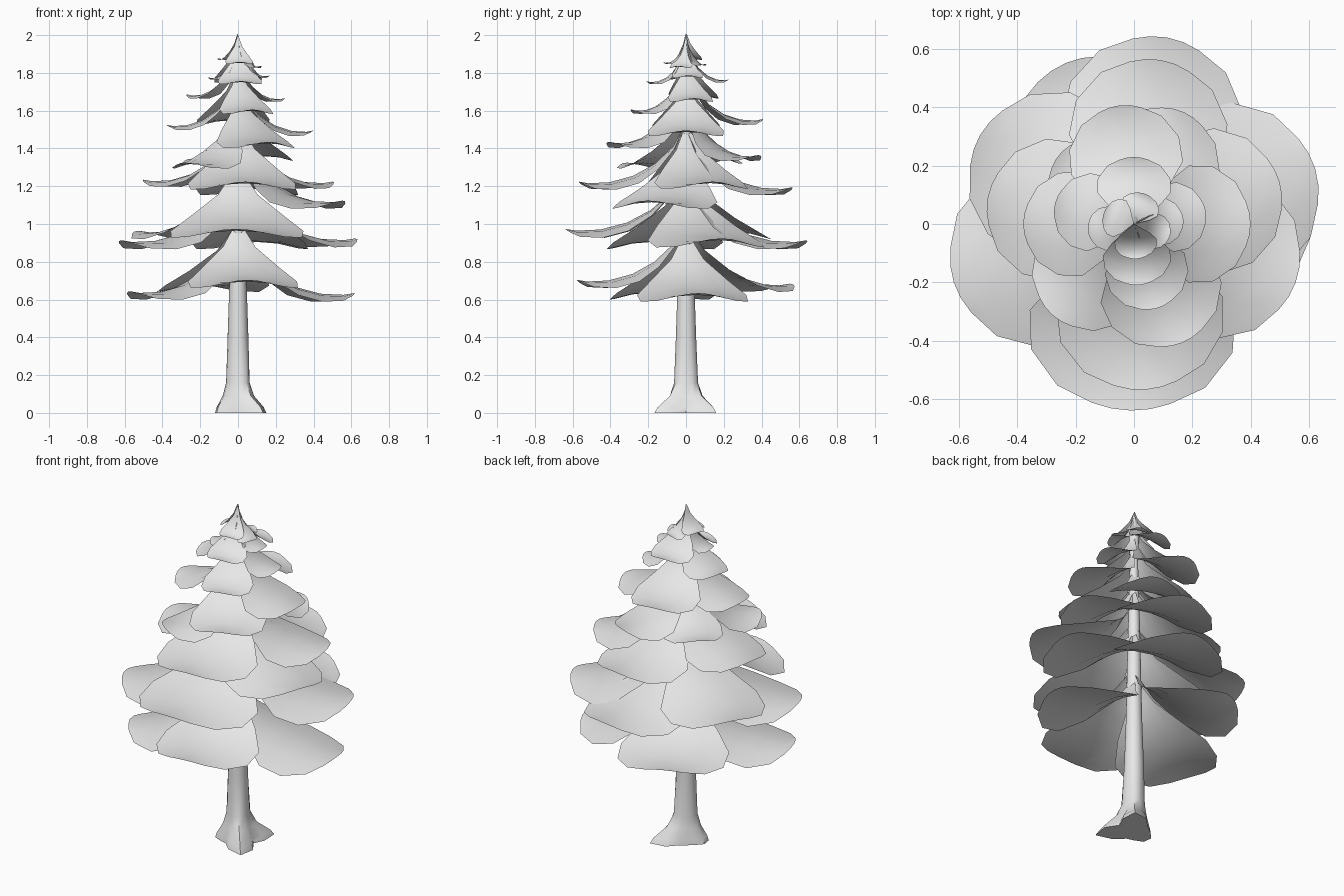
import bpy
import bmesh
from math import radians, cos, sin, pi, sqrt
from mathutils import Matrix, Vector

default_cube = bpy.data.objects.get("Cube")
if default_cube:
    bpy.data.objects.remove(default_cube, do_unlink=True)

# One plain material for the whole tree
grey = bpy.data.materials.new("pale_grey")
grey.use_nodes = True
colour = (0.8, 0.8, 0.8, 1)
grey.diffuse_color = colour
grey.node_tree.nodes["Principled BSDF"].inputs["Base Color"].default_value = colour


def finish(bm, name, angle):
    """Turn a bmesh into a smooth-shaded object."""
    mesh = bpy.data.meshes.new(name)
    bm.to_mesh(mesh)
    bm.free()
    mesh.materials.append(grey)
    obj = bpy.data.objects.new(name, mesh)
    bpy.context.collection.objects.link(obj)
    bpy.ops.object.select_all(action="DESELECT")
    obj.select_set(True)
    bpy.context.view_layer.objects.active = obj
    bpy.ops.object.shade_smooth_by_angle(angle=radians(angle))
    return obj


def skin(bm, rows, closed=False):
    """Bridge equal rows of vertices with quads."""
    for low, high in zip(rows, rows[1:]):
        count = len(low)
        for i in range(count if closed else count - 1):
            j = (i + 1) % count
            bm.faces.new((low[i], low[j], high[j], high[i]))


# Branch pad: (distance along, share of drop, share of half width)
PAD = [(0.02, 1, 0.06), (0.12, 0.62, 0.3), (0.28, 0.31, 0.7),
       (0.47, 0.09, 1), (0.68, -0.03, 0.98), (0.87, -0.05, 0.72), (0.96, -0.02, 0.38)]


def add_pad(bm, azimuth, reach, tip_height, spread=0.47):
    drop = 0.38 * sqrt(reach)
    turn = Matrix.Rotation(radians(azimuth), 3, "Z")
    rows = []
    for along, share, width in PAD:
        row = []
        for s in (-1, -0.5, 0, 0.5, 1):
            # the sides sag below the middle where the pad is wide
            x = reach * along * (1 + 0.04 * (1 - s * s))
            z = tip_height + drop * share - 0.07 * reach * width * s * s
            row.append(bm.verts.new(turn @ Vector((x, s * width * spread * reach, z))))
        rows.append(row)
    # wind the faces so that they look upward
    skin(bm, [row[::-1] for row in rows][::-1])


# Whorls of pads: (azimuth, reach, tip height, optional spread)
WHORLS = {
    "lowest_branches": [(-85, 0.58, 0.71, 0.5), (6, 0.62, 0.64),
                        (113, 0.6, 0.69, 0.5), (200, 0.61, 0.65)],
    "low_branches": [(17, 0.65, 0.93), (80, 0.65, 0.92), (150, 0.61, 0.97),
                     (198, 0.65, 0.92), (-91, 0.64, 0.98, 0.55)],
    "lower_middle_branches": [(-20, 0.59, 1.13)],
    "middle_branches": [(16, 0.52, 1.23), (81, 0.57, 1.2), (170, 0.51, 1.24),
                        (-86, 0.57, 1.23, 0.5)],
    "upper_middle_branches": [(66, 0.42, 1.37), (135, 0.35, 1.35), (228, 0.42, 1.33),
                              (-68, 0.44, 1.44), (0, 0.4, 1.5, 0.5)],
    "upper_branches": [(180, 0.38, 1.53), (97, 0.41, 1.56), (-75, 0.3, 1.61)],
    "high_branches": [(10, 0.25, 1.67), (165, 0.28, 1.69), (90, 0.23, 1.77, 0.55),
                      (-85, 0.21, 1.76, 0.55)],
    "highest_branches": [(190, 0.16, 1.78), (5, 0.17, 1.79), (70, 0.11, 1.85, 0.6),
                         (-20, 0.13, 1.84), (-85, 0.12, 1.86, 0.6), (160, 0.11, 1.88, 0.6)],
}
for name, pads in WHORLS.items():
    bm = bmesh.new()
    for pad in pads:
        add_pad(bm, *pad)
    finish(bm, name, 60)

# Trunk with three flared roots and a pointed top: (height, radius, root strength)
TRUNK = [(0, 0.085, 1), (0.03, 0.082, 0.85), (0.09, 0.07, 0.3), (0.16, 0.06, 0.08),
         (0.4, 0.055, 0), (0.7, 0.045, 0), (1.2, 0.035, 0), (1.7, 0.022, 0),
         (1.89, 0.03, 0), (1.94, 0.014, 0), (2, 0.001, 0)]
ROOTS = [(-48, 0.13), (52, 0.12), (195, 0.045)]
SIDES = 14

bm = bmesh.new()
rings = []
for z, radius, strength in TRUNK:
    ring = []
    for i in range(SIDES):
        a = 2 * pi * i / SIDES
        flare = sum(size * max(0, cos(a - radians(az))) ** 6 for az, size in ROOTS)
        r = radius + strength * flare
        ring.append(bm.verts.new((r * cos(a), r * sin(a), z)))
    rings.append(ring)
skin(bm, rings, closed=True)
bm.faces.new(rings[0][::-1])
bm.faces.new(rings[-1])
finish(bm, "trunk", 45)
